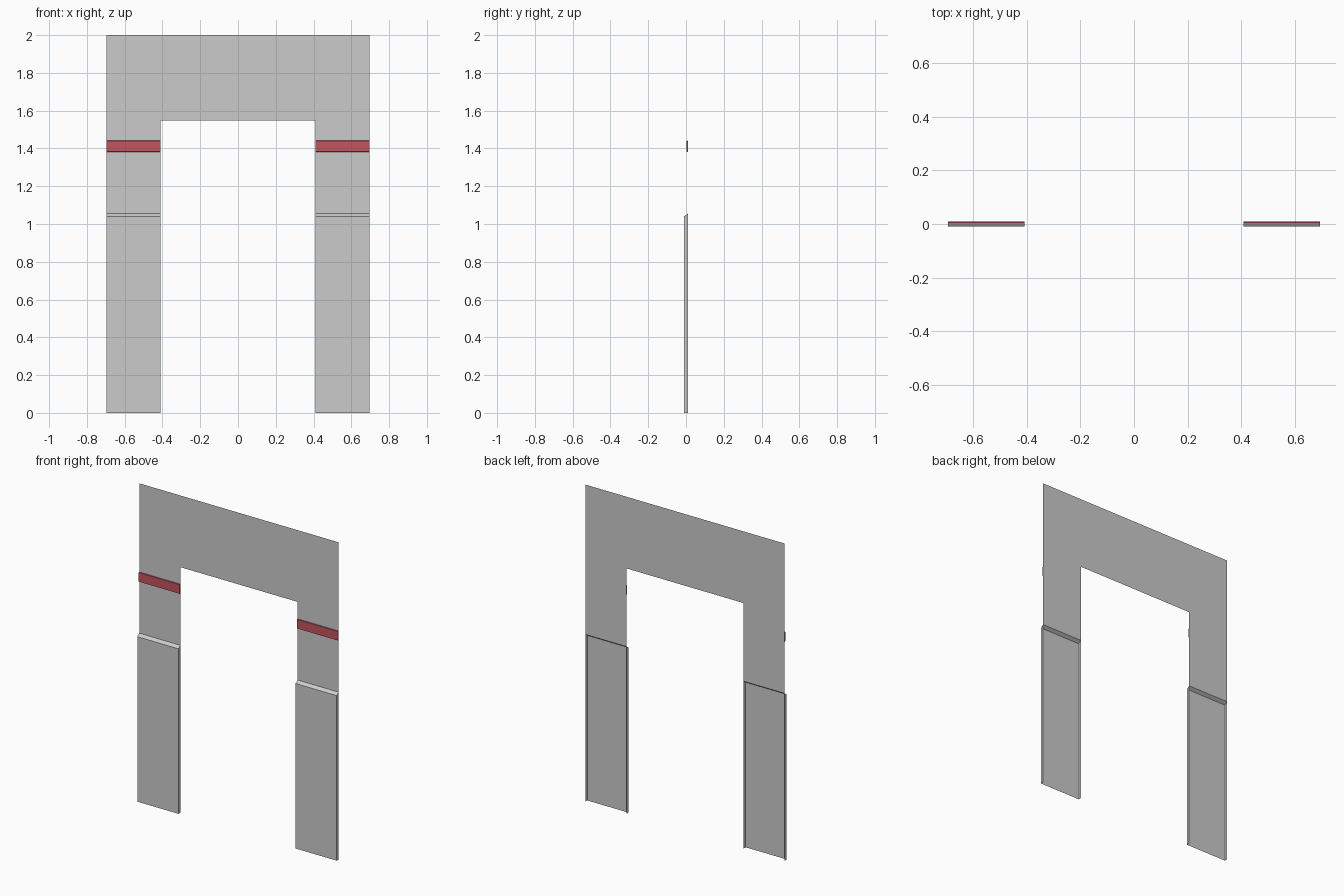
import bpy

if "Cube" in bpy.data.objects:
    bpy.data.objects.remove(bpy.data.objects["Cube"])

OUT, IN = 0.696, 0.409          # outer and inner edges of the legs
FRONT, BACK = -0.01, 0.01
DADO, HEAD, TOP = 1.055, 1.548, 2.0


def make(name, verts, faces, mat=None):
    me = bpy.data.meshes.new(name)
    me.from_pydata(verts, [], faces)
    ob = bpy.data.objects.new(name, me)
    bpy.context.collection.objects.link(ob)
    if mat:
        me.materials.append(mat)
    return ob


def strip(name, x0, x1, profile, mat=None):
    """Open-backed strip: (y, z) profile swept along x, with end caps."""
    n = len(profile)
    verts = [(x, y, z) for x in (x0, x1) for y, z in profile]
    faces = [(i, i + n, i + n + 1, i + 1) for i in range(n - 1)]
    faces += [tuple(range(n)), tuple(range(2 * n - 1, n - 1, -1))]
    return make(name, verts, faces, mat)


red = bpy.data.materials.new("red_band")
red.diffuse_color = (0.55, 0.09, 0.11, 1)
red.use_nodes = True
red.node_tree.nodes["Principled BSDF"].inputs["Base Color"].default_value = red.diffuse_color

# Flat upper wall wrapping over the doorway
outline = [(-OUT, DADO), (-IN, DADO), (-IN, HEAD), (IN, HEAD),
           (IN, DADO), (OUT, DADO), (OUT, TOP), (-OUT, TOP)]
make("upper_wall", [(x, BACK, z) for x, z in outline], [tuple(range(8))])

for side, x0, x1 in (("left", -OUT, -IN), ("right", IN, OUT)):
    # Raised lower wall with a sloped top ledge, open behind and below
    strip("lower_wall_" + side, x0, x1,
          [(BACK, 0), (FRONT, 0), (FRONT, 1.041), (BACK, DADO)][1:] + [(BACK, 0)])
    # Coloured band on the upper wall
    strip("band_" + side, x0, x1,
          [(BACK, 1.38), (0.003, 1.383), (0.003, 1.44), (BACK, 1.441)], red)

# Open the underside of the lower walls
for ob in bpy.data.objects:
    if ob.name.startswith("lower_wall"):
        import bmesh
        bm = bmesh.new()
        bm.from_mesh(ob.data)
        back = [f for f in bm.faces if all(v.co.y > 0 for v in f.verts)]
        bmesh.ops.delete(bm, geom=back, context='FACES')
        bm.to_mesh(ob.data)
        bm.free()
